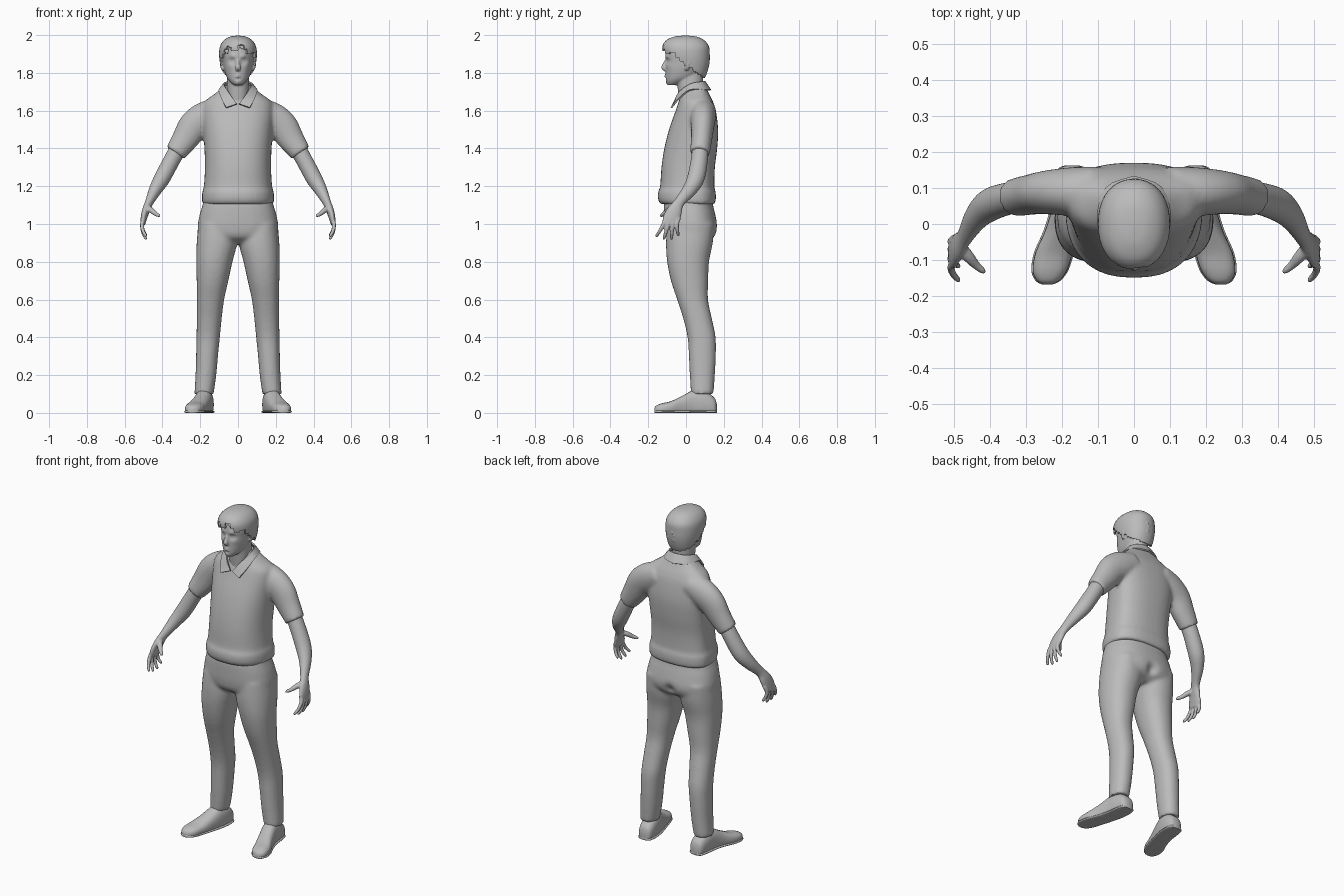
import bpy, bmesh, math, random
from mathutils import Vector

random.seed(4)
if "Cube" in bpy.data.objects:
    bpy.data.objects.remove(bpy.data.objects["Cube"])

grey = bpy.data.materials.new("plain grey")
grey.use_nodes = True
tone = (0.5, 0.5, 0.5, 1)
grey.diffuse_color = tone
grey.node_tree.nodes["Principled BSDF"].inputs["Base Color"].default_value = tone
X, Z = Vector((1, 0, 0)), Vector((0, 0, 1))


def dense(rows, k=5):
    """Smooth curve through rows of numbers."""
    out = []
    for i in range(len(rows) - 1):
        quad = [rows[min(max(i + d, 0), len(rows) - 1)] for d in (-1, 0, 1, 2)]
        for j in range(k):
            t = j / k
            out.append([b + (c - a) * t / 2 + (a - 2.5 * b + 2 * c - d / 2) * t * t
                        + (1.5 * (b - c) + (d - a) / 2) * t ** 3
                        for a, b, c, d in zip(*quad)])
    return out + [list(rows[-1])]


def loft(bm, rings):
    loops = [[bm.verts.new(p) for p in ring] for ring in rings]
    n = len(loops[0])
    for a, b in zip(loops, loops[1:]):
        for i in range(n):
            bm.faces.new((a[i], a[(i + 1) % n], b[(i + 1) % n], b[i]))
    bm.faces.new(loops[0])
    bm.faces.new(loops[-1])


def circle(n, e=2):
    for i in range(n):
        a = math.tau * i / n
        c, s = math.cos(a), math.sin(a)
        yield (math.copysign(abs(c) ** (2 / e), c), math.copysign(abs(s) ** (2 / e), s))


def stack(bm, rows, mid=0.5, e=2.2, side=1, n=40):
    """Level rings; rows are z, centre x, half width, front y, back y."""
    rings = []
    for z, cx, w, f, b in dense(rows):
        yc = f + (b - f) * mid
        rings.append([(side * (cx + w * c), yc + s * (b - yc if s > 0 else yc - f), z)
                      for c, s in circle(n, e)])
    loft(bm, rings)


def tube(bm, rows, ref=X, side=1, n=16, k=5):
    """Rings along a path; rows are x, y, z and the two radii."""
    rows = dense(rows, k)
    pts = [Vector(r[:3]) for r in rows]
    rings = []
    for i, p in enumerate(pts):
        t = (pts[min(i + 1, len(pts) - 1)] - pts[max(i - 1, 0)]).normalized()
        u = t.cross(ref).normalized()
        v = u.cross(t)
        ring = [p + u * rows[i][3] * c + v * rows[i][4] * s for c, s in circle(n)]
        rings.append([(side * q.x, q.y, q.z) for q in ring])
    loft(bm, rings)


def finish(name, bm, voxel=0, smooth=0, thick=0):
    bmesh.ops.recalc_face_normals(bm, faces=bm.faces)
    me = bpy.data.meshes.new(name)
    bm.to_mesh(me)
    bm.free()
    me.materials.append(grey)
    ob = bpy.data.objects.new(name, me)
    bpy.context.collection.objects.link(ob)
    bpy.ops.object.select_all(action='DESELECT')
    ob.select_set(True)
    bpy.context.view_layer.objects.active = ob
    if thick:
        m = ob.modifiers.new("cloth", 'SOLIDIFY')
        m.thickness, m.offset = thick, 0
    if voxel:
        m = ob.modifiers.new("blend", 'REMESH')
        m.mode, m.voxel_size = 'VOXEL', voxel
    if smooth:
        m = ob.modifiers.new("relax", 'SMOOTH')
        m.iterations = smooth
    for m in list(ob.modifiers):
        bpy.ops.object.modifier_apply(modifier=m.name)
    bpy.ops.object.shade_smooth_by_angle(angle=math.radians(45))
    return ob


def press(ob, spots, facing):
    """Push soft dents and bumps along y; spots are x, z, radius, amount."""
    for x, z, r, d in spots:
        for sx in {x, -x}:
            for v in ob.data.vertices:
                if v.co.y * facing > 0.03:
                    q = ((v.co.x - sx) ** 2 + (v.co.z - z) ** 2) / r ** 2
                    if q < 6:
                        v.co.y += d * math.exp(-q)


# Shirt: torso with short sleeves
bm = bmesh.new()
stack(bm, [(1.105, 0, .188, -.135, .152), (1.13, 0, .191, -.148, .158), (1.17, 0, .189, -.148, .157),
           (1.2, 0, .181, -.137, .15), (1.3, 0, .175, -.13, .153), (1.4, 0, .178, -.115, .165),
           (1.5, 0, .185, -.09, .17), (1.6, 0, .19, -.055, .158), (1.65, 0, .175, -.038, .142),
           (1.69, 0, .122, -.025, .122), (1.735, 0, .07, .0, .1)], mid=.64, e=2.4)
for s in (1, -1):
    tube(bm, [(.1, .09, 1.6, .07, .07), (.17, .09, 1.565, .068, .085), (.232, .088, 1.52, .062, .083),
              (.283, .082, 1.445, .056, .07), (.333, .073, 1.375, .053, .056)], side=s, n=24)
finish("shirt", bm, .01, 5)

# Collar: folded strip open at the front
upper = [(.006, -.062, 1.635), (.045, -.04, 1.69), (.073, .02, 1.738), (.055, .08, 1.752), (0, .098, 1.756)]
lower = [(.062, -.078, 1.615), (.086, -.04, 1.66), (.1, .02, 1.708), (.075, .1, 1.71), (0, .13, 1.708)]
bm = bmesh.new()
edges = []
for row in (upper, lower):
    half = dense(row, 4)
    whole = half + [[-x, y, z] for x, y, z in half[-2::-1]]
    edges.append([bm.verts.new(p) for p in whole])
for i in range(len(edges[0]) - 1):
    bm.faces.new((edges[0][i], edges[0][i + 1], edges[1][i + 1], edges[1][i]))
finish("collar", bm, thick=.009)

# Trousers: hips and two legs
bm = bmesh.new()
stack(bm, [(1.14, 0, .178, -.11, .14), (1.1, 0, .188, -.117, .143), (1.05, 0, .203, -.118, .155),
           (.98, 0, .214, -.115, .166), (.93, 0, .2, -.1, .15), (.895, 0, .13, -.05, .1)], e=2.4)
for s in (1, -1):
    stack(bm, [(1.0, .11, .1, -.1, .15), (.9, .112, .107, -.106, .142), (.8, .125, .096, -.1, .122),
               (.7, .135, .084, -.08, .118), (.6, .145, .072, -.047, .117), (.5, .152, .066, -.015, .137),
               (.4, .158, .062, .008, .157), (.3, .164, .058, .015, .158), (.2, .17, .055, .02, .153),
               (.1, .18, .051, .026, .146)], side=s, n=28)
trousers = finish("trousers", bm, .01, 6)
press(trousers, [(0, .95, .03, -.022)], 1)

# Shoes with a thin wider sole; rows are y, centre x, half width, height
last = [(.163, .172, .015, .045), (.15, .172, .038, .08), (.1, .175, .047, .115), (.04, .183, .047, .12),
        (-.02, .2, .048, .09), (-.08, .222, .052, .062), (-.13, .234, .047, .05),
        (-.158, .239, .03, .038), (-.168, .241, .01, .022)]
for name, grow, top in (("shoes", 0, 1), ("shoe_soles", .004, .016)):
    bm = bmesh.new()
    for side in (1, -1):
        rings = []
        for y, cx, w, h in dense(last):
            h = h if grow == 0 else top
            rings.append([(side * (cx + (w + grow) * c), y, max(0, h * (.4 + .6 * s)))
                          for c, s in circle(24, 2.5)])
        loft(bm, rings)
    finish(name, bm)

# Arms with hands
bm = bmesh.new()
for s in (1, -1):
    tube(bm, [(.3, .078, 1.43, .042, .045), (.352, .07, 1.335, .045, .044), (.402, .052, 1.242, .046, .043),
              (.438, .018, 1.18, .038, .034), (.47, -.035, 1.115, .028, .022), (.488, -.06, 1.07, .04, .02),
              (.5, -.078, 1.025, .046, .016), (.504, -.084, .998, .04, .012)], side=s, n=24)
    for d, reach in ((-.037, .066), (-.013, .08), (.012, .08), (.034, .06)):
        y = -.082 + d
        tube(bm, [(.498, y + .01, 1.03, .011, .011), (.508, y, 1.0, .011, .011),
                  (.503, y + d * .3 - .008, 1 - reach * .55, .01, .01),
                  (.488, y + d * .6 - .014, 1 - reach * .95, .008, .008),
                  (.484, y + d * .6 - .016, 1 - reach * 1.03, .004, .004)], side=s, n=10)
    tube(bm, [(.487, -.055, 1.09, .016, .016), (.462, -.088, 1.075, .017, .015),
              (.438, -.115, 1.055, .012, .012), (.42, -.13, 1.045, .009, .009),
              (.412, -.135, 1.042, .004, .004)], ref=Z, side=s, n=10)
finish("arms", bm, .005, 2)

# Head with neck, nose, lips and ears
bm = bmesh.new()
stack(bm, [(1.6, 0, .05, -.03, .07), (1.7, 0, .058, -.042, .085), (1.78, 0, .058, -.05, .09),
           (1.84, 0, .055, -.05, .09)])
stack(bm, [(1.735, 0, .022, -.095, -.045), (1.755, 0, .044, -.104, .0), (1.78, 0, .061, -.107, .055),
           (1.82, 0, .074, -.108, .092), (1.86, 0, .08, -.108, .11), (1.9, 0, .084, -.108, .112),
           (1.94, 0, .078, -.098, .104), (1.97, 0, .055, -.07, .075), (1.984, 0, .02, -.03, .03)], mid=.55)
tube(bm, [(0, -.1, 1.875, .008, .007), (0, -.111, 1.85, .011, .009), (0, -.118, 1.828, .013, .015),
          (0, -.108, 1.815, .008, .013)])
for z, r in ((1.79, .006), (1.78, .007)):
    tube(bm, [(-.024, -.096, z - .002, .002, .002), (0, -.108, z, r, r), (.024, -.096, z - .002, .002, .002)],
         ref=Z, n=10)
for s in (1, -1):
    tube(bm, [(.079, .0, 1.815, .008, .008), (.084, .008, 1.835, .014, .01), (.088, .014, 1.862, .019, .009),
              (.086, .012, 1.88, .009, .006)], side=s)
head = finish("head", bm, .005, 3)
press(head, [(.031, 1.864, .015, .011), (.031, 1.863, .008, -.005), (.03, 1.887, .014, -.005),
             (.046, 1.835, .018, -.003), (0, 1.768, .009, .004), (0, 1.75, .014, -.005)], -1)

# Hair: a shell trimmed to the hairline
bm = bmesh.new()
stack(bm, [(1.765, 0, .06, -.05, .09), (1.8, 0, .076, -.06, .106), (1.85, 0, .09, -.1, .118),
           (1.9, 0, .095, -.117, .12), (1.94, 0, .09, -.12, .116), (1.97, 0, .07, -.1, .092),
           (1.987, 0, .04, -.06, .055), (1.992, 0, .01, -.02, .015)])
low = []
for f in bm.faces:
    c = f.calc_center_median()
    if c.z < 1.845 - c.y * .75 + .02 * math.sin(c.x * 90) * (c.y < -.06) or c.z < 1.775:
        low.append(f)
bmesh.ops.delete(bm, geom=low, context='FACES')
finish("hair", bm, thick=.01)

# Overlapping locks swept from the crown, combed sideways over the forehead
bm = bmesh.new()
hub = Vector((0, 0, 1.885))
for i in range(90):
    a = math.tau * i * .618
    limit = 1.2 + .58 * (1 + math.sin(a))
    start = random.uniform(.1, .75) * limit
    drift = random.uniform(.1, .4) if math.sin(a) < 0 else random.uniform(-.2, .2)
    width = random.uniform(.012, .02)
    rows = []
    for j, grow in enumerate((.3, 1, .85, .15)):
        phi = start + j * min(.2, (limit - start) / 3)
        b = a + drift * j / 3
        r = math.sin(min(phi, 1.57)) * (1 - .08 * max(0, phi - 1.57))
        lift = 1 + .02 * j * (math.sin(a) < -.4)
        rows.append((.093 * r * math.cos(b) * lift, .121 * r * math.sin(b) * lift,
                     1.885 + .108 * math.cos(phi), width * grow, .006 * grow))
    tube(bm, rows, ref=Vector(rows[1][:3]) - hub, n=8, k=3)
finish("hair_locks", bm)
